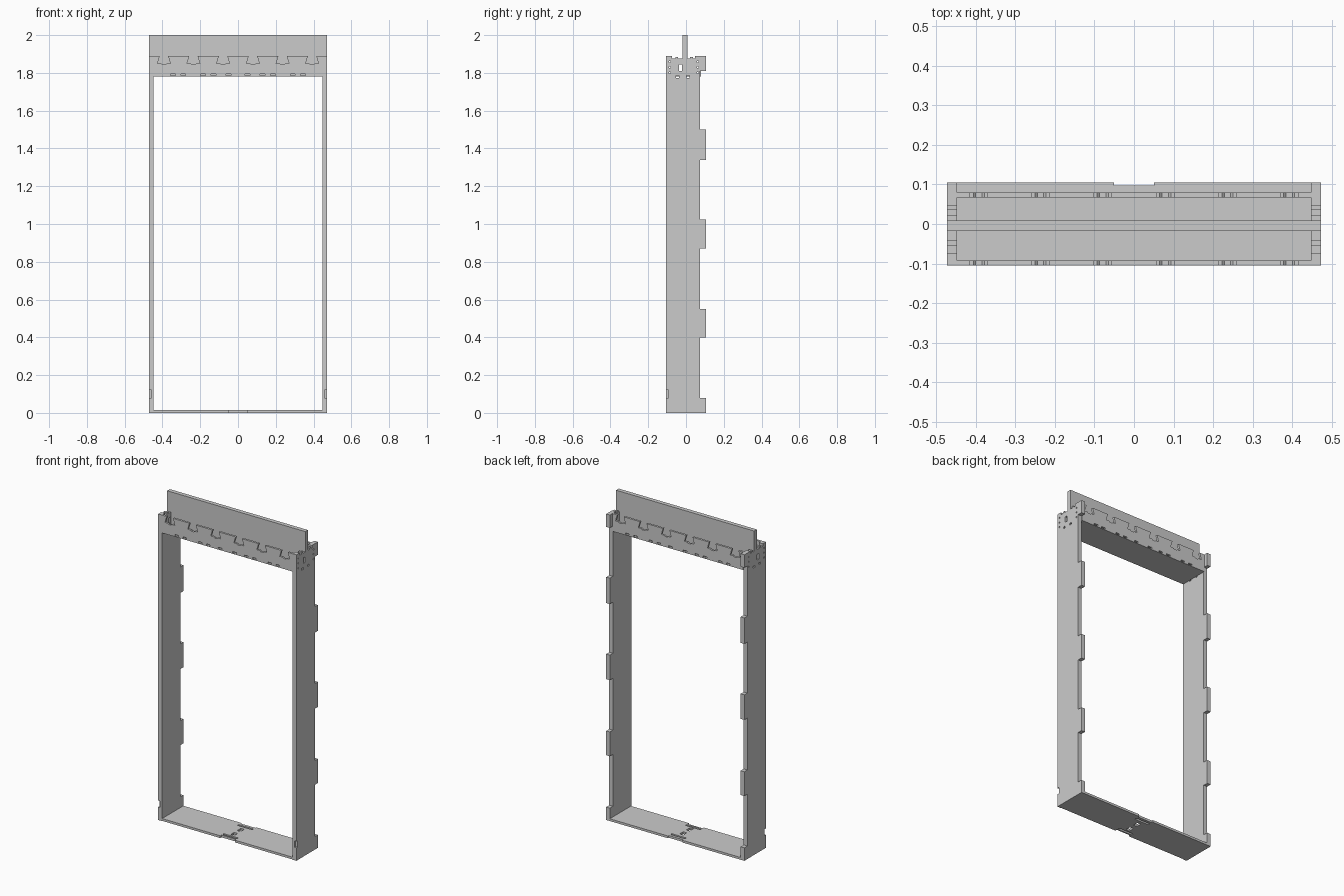
import bpy, bmesh
from mathutils import Matrix

if "Cube" in bpy.data.objects:
    bpy.data.objects.remove(bpy.data.objects["Cube"])

# Maps from sheet (u, v, thickness) to world axes
XY = Matrix.Identity(3)
XZ = Matrix(((1, 0, 0), (0, 0, -1), (0, 1, 0)))
YZ = Matrix(((0, 0, 1), (1, 0, 0), (0, 1, 0)))


def rect(u0, u1, v0, v1):
    return [(u0, v0), (u1, v0), (u1, v1), (u0, v1)]


def sheet(name, outline, holes, axes, offset, thick):
    """Flat cut board: filled outline with holes, given a thickness."""
    cu = bpy.data.curves.new(name, 'CURVE')
    cu.dimensions = '2D'
    cu.fill_mode = 'BOTH'
    cu.extrude = thick / 2
    for loop in [outline] + holes:
        sp = cu.splines.new('POLY')
        sp.points.add(len(loop) - 1)
        for p, (u, v) in zip(sp.points, loop):
            p.co = (u, v, 0, 1)
        sp.use_cyclic_u = True
    tmp = bpy.data.objects.new(name, cu)
    bpy.context.collection.objects.link(tmp)
    bpy.context.view_layer.update()
    deps = bpy.context.evaluated_depsgraph_get()
    me = bpy.data.meshes.new_from_object(tmp.evaluated_get(deps))
    bpy.data.objects.remove(tmp)
    bm = bmesh.new()
    bm.from_mesh(me)
    bmesh.ops.remove_doubles(bm, verts=bm.verts, dist=1e-5)
    bmesh.ops.transform(bm, matrix=axes.to_4x4(), verts=bm.verts)
    bmesh.ops.translate(bm, vec=offset, verts=bm.verts)
    bmesh.ops.recalc_face_normals(bm, faces=bm.faces)
    for f in bm.faces:
        f.smooth = False
    bm.to_mesh(me)
    bm.free()
    ob = bpy.data.objects.new(name, me)
    bpy.context.collection.objects.link(ob)
    return ob


def box(name, x0, x1, y0, y1, z0, z1):
    return sheet(name, rect(x0, x1, y0, y1), [], XY, (0, 0, (z0 + z1) / 2), z1 - z0)


W, IN = 0.472, 0.447      # outer and inner half widths
T = W - IN                # post thickness

# Side posts with rear tabs and a notched top
post = [(-.105, 0)]
for z0, z1 in [(0, .08), (.40, .55), (.87, 1.025), (1.34, 1.50), (1.81, 1.89)]:
    if z0 > 0:
        post.append((.075, z0))
    post += [(.105, z0), (.105, z1)]
    if z1 < 1.89:
        post.append((.075, z1))
post += [(.047, 1.89), (.047, 1.875), (.037, 1.875), (.037, 1.885), (.022, 1.885),
         (.022, 1.875), (-.042, 1.875), (-.042, 1.885), (-.055, 1.885), (-.055, 1.875),
         (-.075, 1.875), (-.075, 1.89), (-.092, 1.89), (-.092, 1.78), (-.105, 1.78)]
post_holes = [rect(-.037, -.021, 1.81, 1.845)]
for y in (-.045, .01):
    post_holes.append(rect(y - .008, y + .008, 1.774, 1.786))
for y in (-.086, .062):
    for z in (1.80, 1.83, 1.86):
        post_holes.append(rect(y - .004, y + .004, z - .004, z + .004))
for s, side in ((-1, "left"), (1, "right")):
    ob = sheet(side + "_post", post, post_holes, YZ, (s * (IN + T / 2), 0, 0), T)
    a, b = sorted((s * .459, s * .48))
    cut = box(side + "_notch_cutter", a, b, -.12, -.092, .08, .12)
    cut.hide_render = True
    cut.hide_viewport = True
    cut.display_type = 'WIRE'
    m = ob.modifiers.new("notch", 'BOOLEAN')
    m.operation = 'DIFFERENCE'
    m.object = cut


# Lintel faces with dovetail sockets and a row of slots
def lintel(name, half, y, thick):
    line = [(-half, 1.78), (half, 1.78), (half, 1.89)]
    for c in (.392, .236, .079, -.079, -.236, -.392):
        line += [(c + .022, 1.89), (c + .034, 1.85), (c + .014, 1.85), (c + .008, 1.844),
                 (c - .008, 1.844), (c - .014, 1.85), (c - .034, 1.85), (c - .022, 1.89)]
    line.append((-half, 1.89))
    slots = []
    for c in (-.345, -.29, -.185, -.13, -.05, .05, .13, .185, .29, .345):
        slots.append(rect(c - .013, c + .013, 1.785, 1.794))
    sheet(name, line, slots, XZ, (0, y, 0), thick)


lintel("front_lintel", W, -.0985, .013)
lintel("back_lintel", IN, .0735, .013)

# Lintel underside
box("lintel_soffit", -IN, IN, -.092, .067, 1.78, 1.796)

# Upright centre board, hooked over the posts
board = [(-IN, 1.796), (IN, 1.796), (IN, 1.875), (W, 1.875), (W, 2), (-W, 2),
         (-W, 1.875), (-IN, 1.875)]
sheet("centre_board", board, [], XZ, (0, -.0045, 0), .026)

# Floor plate with stepped front and back edges and centre slots
floor = [(-IN, -.102), (-.05, -.102), (-.05, -.09), (.05, -.09), (.05, -.102), (IN, -.102),
         (IN, .105), (.05, .105), (.05, .097), (-.05, .097), (-.05, .105), (-IN, .105)]
floor_holes = [rect(-.05, .05, .067, .08), rect(-.05, .05, -.08, -.067),
               rect(-.012, .012, .01, .045), rect(-.012, .012, -.055, -.02)]
sheet("floor_plate", floor, floor_holes, XY, (0, 0, .007), .014)
